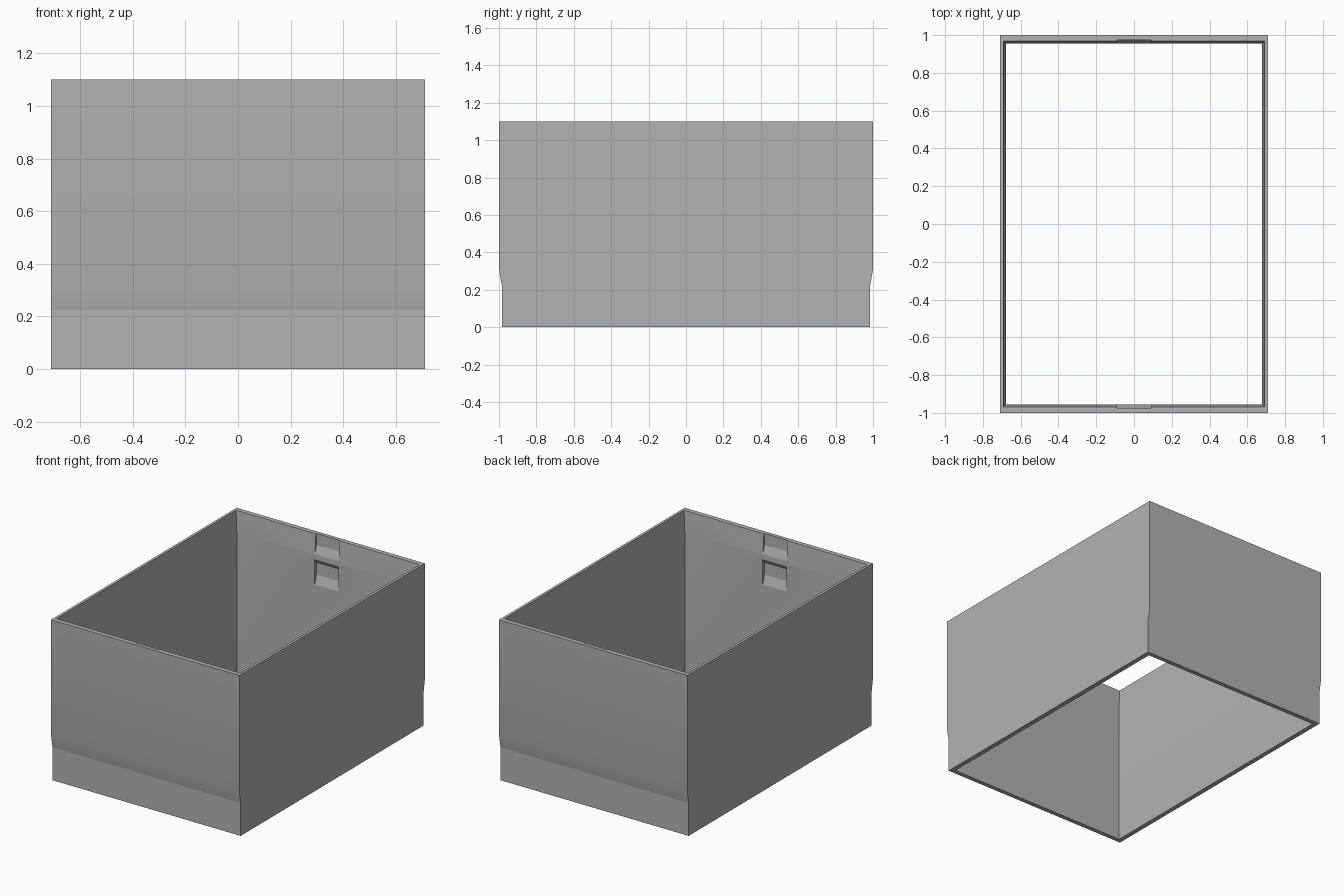
import bpy, bmesh

if "Cube" in bpy.data.objects:
    bpy.data.objects.remove(bpy.data.objects["Cube"])

grey = bpy.data.materials.new("grey")
grey.diffuse_color = (0.45, 0.45, 0.45, 1)
grey.use_nodes = True
grey.node_tree.nodes["Principled BSDF"].inputs["Base Color"].default_value = grey.diffuse_color


def make_object(name, bm):
    bmesh.ops.recalc_face_normals(bm, faces=bm.faces)
    mesh = bpy.data.meshes.new(name)
    bm.to_mesh(mesh)
    bm.free()
    obj = bpy.data.objects.new(name, mesh)
    bpy.context.collection.objects.link(obj)
    mesh.materials.append(grey)
    return obj


def notch_cutter(name, profile, side):
    """Extrude a (y, z) profile along x to cut a wall pocket."""
    bm = bmesh.new()
    a, b = ([bm.verts.new((x, side * y, z)) for y, z in profile] for x in (-0.09, 0.09))
    bm.faces.new(a)
    bm.faces.new(b)
    for i in range(len(a)):
        j = (i + 1) % len(a)
        bm.faces.new((a[i], a[j], b[j], b[i]))
    obj = make_object(name, bm)
    obj.hide_render = True
    obj.hide_viewport = True
    return obj


# Rectangular sleeve: rings go up the outside, over the rim and down the inside
rings = [(0.71, 0.985, 0), (0.71, 0.985, 0.225), (0.71, 1.0, 0.31), (0.71, 1.0, 1.1),
         (0.692, 0.968, 1.1), (0.678, 0.955, 0.96), (0.678, 0.955, 0)]
bm = bmesh.new()
loops = [[bm.verts.new((sx * hx, sy * hy, z))
          for sx, sy in ((-1, -1), (1, -1), (1, 1), (-1, 1))] for hx, hy, z in rings]
for i, lower in enumerate(loops):
    upper = loops[(i + 1) % len(loops)]
    for k in range(4):
        n = (k + 1) % 4
        bm.faces.new((lower[k], lower[n], upper[n], upper[k]))
sleeve = make_object("box_sleeve", bm)

# Upper and lower latch pockets inside the front and back walls
upper_notch = [(0.93, 1.12), (0.975, 1.12), (0.975, 1.02), (0.955, 0.965), (0.93, 0.965)]
lower_notch = [(0.93, 0.93), (0.955, 0.93), (0.975, 0.9), (0.975, 0.82),
               (0.955, 0.76), (0.93, 0.76)]
for side, place in ((-1, "front"), (1, "back")):
    for label, profile in (("upper", upper_notch), ("lower", lower_notch)):
        mod = sleeve.modifiers.new(f"{place}_{label}_pocket", 'BOOLEAN')
        mod.operation = 'DIFFERENCE'
        mod.solver = 'EXACT'
        mod.object = notch_cutter(f"{place}_{label}_pocket_cutter", profile, side)

# Soft shading with sharp corners and a crisp step near the base
bpy.context.view_layer.objects.active = sleeve
sleeve.select_set(True)
bpy.ops.object.shade_smooth_by_angle(angle=0.52)
for edge in sleeve.data.edges:
    if all(abs(sleeve.data.vertices[v].co.z - 0.225) < 0.001 for v in edge.vertices):
        edge.use_edge_sharp = True
